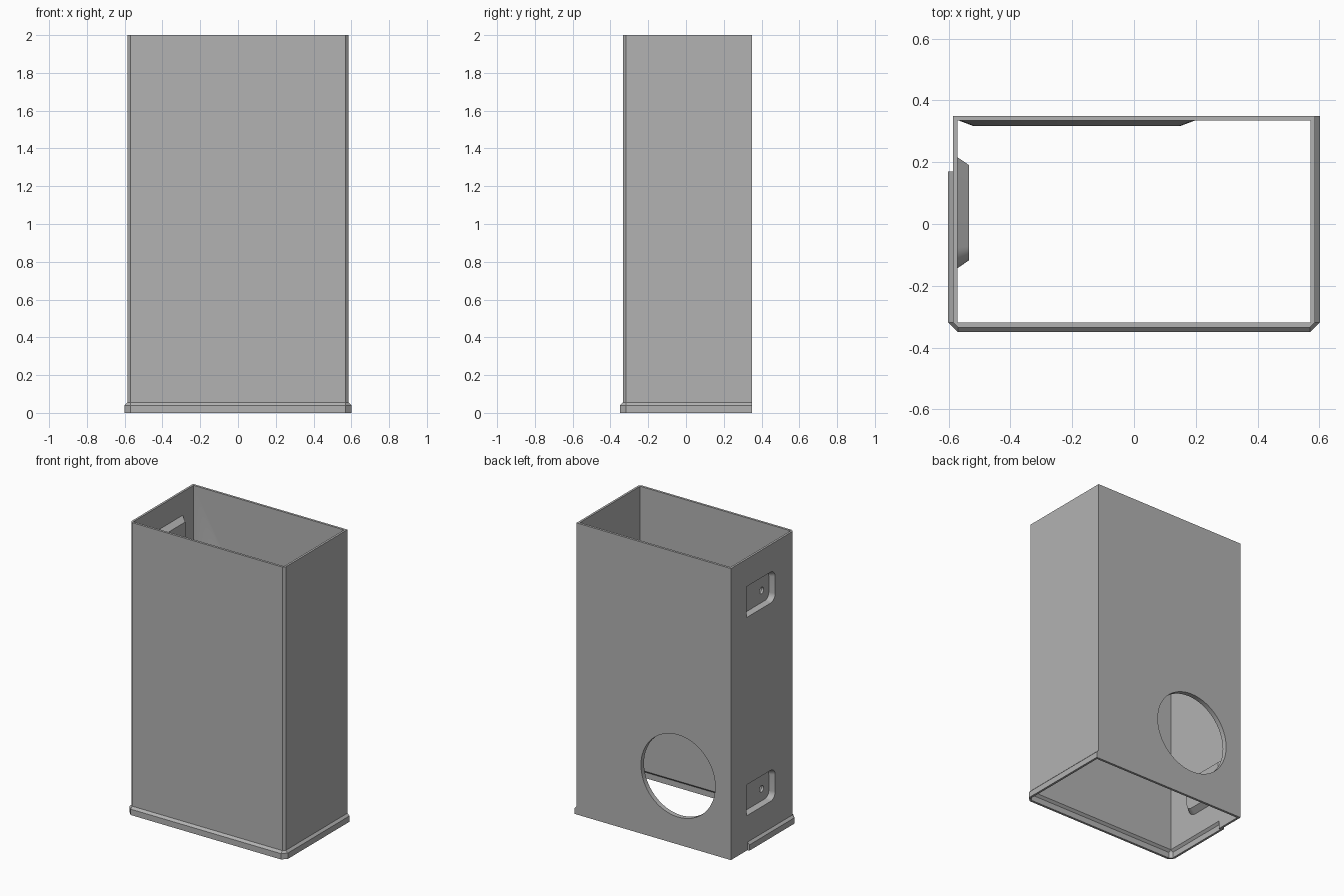
import bpy, bmesh, math

cube = bpy.data.objects.get("Cube")
if cube:
    bpy.data.objects.remove(cube)

grey = bpy.data.materials.new("light_grey")
grey.use_nodes = True
grey.diffuse_color = (0.45, 0.45, 0.45, 1)
grey.node_tree.nodes["Principled BSDF"].inputs["Base Color"].default_value = (0.45, 0.45, 0.45, 1)


def loft(name, rings, loop=False):
    """Skin matching rings of points; cap the ends or join last to first."""
    bm = bmesh.new()
    rows = [[bm.verts.new(p) for p in ring] for ring in rings]
    n = len(rows[0])
    pairs = list(zip(rows, rows[1:]))
    if loop:
        pairs.append((rows[-1], rows[0]))
    else:
        bm.faces.new(rows[0])
        bm.faces.new(rows[-1])
    for a, b in pairs:
        for i in range(n):
            j = (i + 1) % n
            bm.faces.new((a[i], a[j], b[j], b[i]))
    bmesh.ops.remove_doubles(bm, verts=bm.verts, dist=1e-5)
    bmesh.ops.recalc_face_normals(bm, faces=bm.faces)
    mesh = bpy.data.meshes.new(name)
    bm.to_mesh(mesh)
    bm.free()
    mesh.materials.append(grey)
    obj = bpy.data.objects.new(name, mesh)
    bpy.context.collection.objects.link(obj)
    return obj


def plan(hx, front, back, step, out, cut, z):
    """Box outline, flared by out except at the back, with cut front corners."""
    x, f = hx + out, front - out
    return [(x, back, z), (-hx, back, z), (-hx, step, z), (-x, step, z),
            (-x, f + cut, z), (-x + cut, f, z), (x - cut, f, z), (x, f + cut, z)]


def disc(cx, cy, cz, r, axis, n=64):
    pts = []
    for i in range(n):
        a = 2 * math.pi * i / n
        u, v = r * math.cos(a), r * math.sin(a)
        pts.append((cx + u, cy, cz + v) if axis == "y" else (cx, cy + u, cz + v))
    return pts


def pocket(x, y0, y1, half, r, z, n=10):
    """Upright outline, rounded on the front corners only."""
    pts = [(x, y1, z - half), (x, y1, z + half)]
    for sign in (1, -1):
        for i in range(n + 1):
            a = math.pi / 2 * (i / n if sign > 0 else 1 - i / n)
            pts.append((x, y0 + r - r * math.sin(a), z + sign * (half - r + r * math.cos(a))))
    return pts


def combine(target, tool, operation):
    mod = target.modifiers.new("join", "BOOLEAN")
    mod.operation, mod.solver, mod.object = operation, "EXACT", tool
    tool.hide_render = True
    bpy.context.view_layer.objects.active = target
    bpy.ops.object.modifier_apply(modifier=mod.name)
    bpy.data.objects.remove(tool)


# Open sleeve with a flared skirt at the foot
D, TOP = 0.015, 2.0
levels = [(0, D), (0.04, D), (0.055, 0), (TOP, 0)]
outer = [plan(0.586, -0.334, 0.35, 0.17, o, 0.016 + o, z) for z, o in levels]
inner = [plan(0.571, -0.318, 0.334, 0.154, o, 1.2 * o, z) for z, o in reversed(levels)]
shell = loft("sleeve_housing", outer + inner, loop=True)

# Thickened ring round the back opening
HX, HZ = -0.185, 0.47
combine(shell, loft("ring_boss", [disc(HX, y, HZ, r, "y") for y, r in
        ((0.342, 0.38), (0.334, 0.38), (0.317, 0.335))]), "UNION")
combine(shell, loft("opening_cutter", [disc(HX, y, HZ, 0.282, "y") for y in (0.25, 0.45)]), "DIFFERENCE")

# Two recessed mounting pockets with screw holes
for z in (0.345, 1.705):
    combine(shell, loft("pocket_boss", [
        pocket(-0.579, -0.143, 0.216, 0.135, 0.065, z),
        pocket(-0.571, -0.143, 0.216, 0.135, 0.065, z),
        pocket(-0.533, -0.117, 0.19, 0.109, 0.045, z)]), "UNION")
    combine(shell, loft("pocket_cutter", [
        pocket(-0.65, -0.13, 0.183, 0.106, 0.05, z),
        pocket(-0.586, -0.13, 0.183, 0.106, 0.05, z),
        pocket(-0.549, -0.113, 0.175, 0.095, 0.04, z)]), "DIFFERENCE")
    combine(shell, loft("screw_cutter", [disc(x, -0.035, z - 0.012, 0.022, "x", 24)
            for x in (-0.6, -0.5)]), "DIFFERENCE")

bpy.ops.object.select_all(action="DESELECT")
shell.select_set(True)
bpy.context.view_layer.objects.active = shell
bpy.ops.object.shade_smooth_by_angle(angle=math.radians(25))
